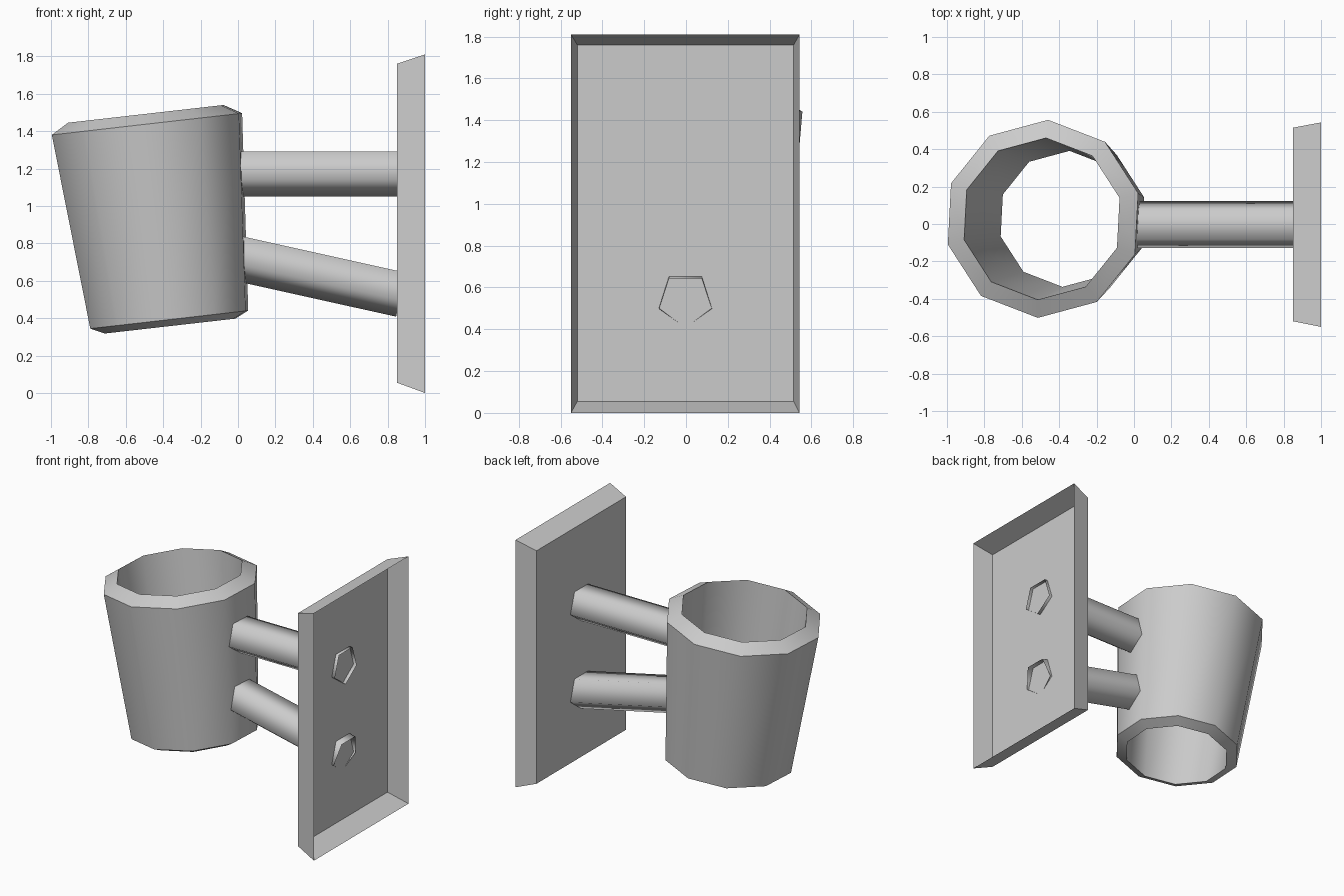
import bpy
from math import sin, cos, pi, radians
from mathutils import Vector, Matrix

if "Cube" in bpy.data.objects:
    bpy.data.objects.remove(bpy.data.objects["Cube"])


def make(name, verts, faces, smooth=45):
    me = bpy.data.meshes.new(name)
    me.from_pydata(verts, [], faces)
    me.update()
    ob = bpy.data.objects.new(name, me)
    bpy.context.collection.objects.link(ob)
    bpy.ops.object.select_all(action='DESELECT')
    ob.select_set(True)
    bpy.context.view_layer.objects.active = ob
    if smooth:
        bpy.ops.object.shade_smooth_by_angle(angle=radians(smooth))
    return ob


def strips(rings, n, closed=False):
    # quads joining consecutive rings of n points
    pairs = rings if closed else rings - 1
    return [(r * n + i, r * n + (i + 1) % n,
             (r + 1) % rings * n + (i + 1) % n, (r + 1) % rings * n + i)
            for r in range(pairs) for i in range(n)]


# tilted ten-sided cup: open at both ends, thick wall, sloping rims
profile = [(0.44, 0), (0.53, 1.052), (0.433, 1.107), (0.364, -0.035)]
tilt = Matrix.Translation((-0.3675, 0.0275, 0.3925)) @ Matrix.Rotation(radians(-6.5), 4, 'Y')
SIDES = 10
verts = [tilt @ Vector((r * cos(a), r * sin(a), h))
         for r, h in profile
         for a in (radians(15) + 2 * pi * i / SIDES for i in range(SIDES))]
make("cup", verts, strips(4, SIDES, True), 55)


# open five-sided support arms, running from the cup wall through the plate
def arm(name, start, end, r=0.133):
    start, end = Vector(start), Vector(end)
    axis = (end - start).normalized()
    side = Vector((0, 1, 0))
    up = axis.cross(side)
    pts = [p + side * r * sin(a) - up * r * cos(a)
           for p in (start, end) for a in (2 * pi * i / 5 for i in range(5))]
    # side faces point outwards
    make(name, pts, [f[::-1] for f in strips(2, 5)], 80)


arm("upper_arm", (0.0, -0.003, 1.183), (0.875, -0.003, 1.183))
arm("lower_arm", (0.0, -0.003, 0.732), (0.874, -0.003, 0.538))


# wall plate: thin sheet with a flared rim, open towards the wall
def rect(x, y0, y1, z0, z1):
    return [(x, y0, z0), (x, y1, z0), (x, y1, z1), (x, y0, z1)]


verts = rect(0.85, -0.52, 0.515, 0.055, 1.76) + rect(1.0, -0.55, 0.543, 0.0, 1.81)
make("wall_plate", verts, [(3, 2, 1, 0)] + strips(2, 4), 0)
